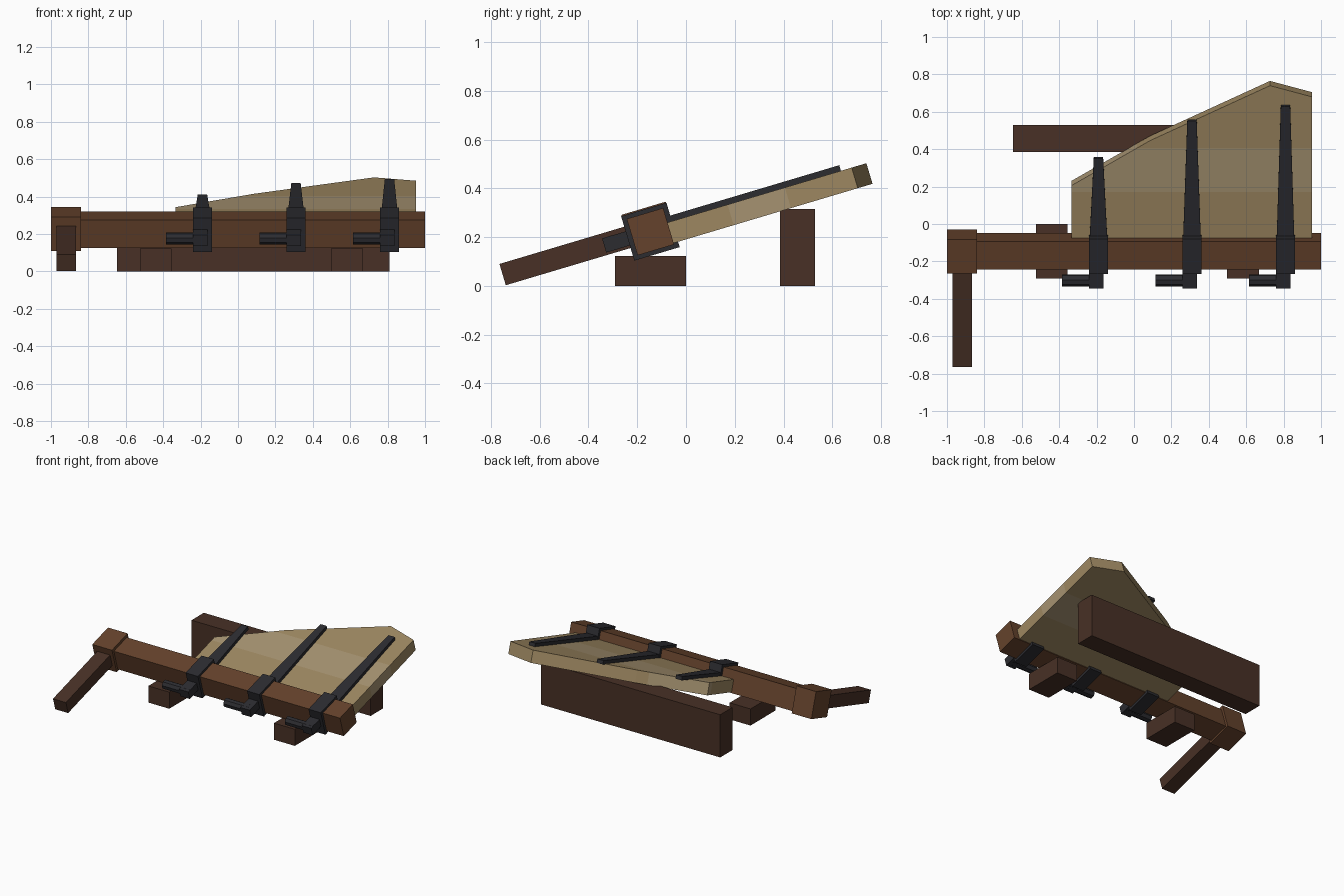
import bpy, bmesh, math
from mathutils import Matrix

if "Cube" in bpy.data.objects:
    bpy.data.objects.remove(bpy.data.objects["Cube"])

# Tilted frame of the rudder: origin on the stock axis, local y along the blade
TILT = Matrix.Translation((0, -0.146, 0.222)) @ Matrix.Rotation(math.radians(16.6), 4, 'X')
FLAT = Matrix.Identity(4)


def material(name, rgb):
    m = bpy.data.materials.new(name)
    m.diffuse_color = (*rgb, 1)
    m.use_nodes = True
    m.node_tree.nodes["Principled BSDF"].inputs["Base Color"].default_value = m.diffuse_color
    return m


STOCK = material("stock_wood", (0.13, 0.055, 0.025))
DARK = material("dark_wood", (0.065, 0.03, 0.019))
PLANK = material("plank_wood", (0.34, 0.245, 0.12))
PALE = material("pale_plank_wood", (0.38, 0.29, 0.165))
IRON = material("iron", (0.025, 0.025, 0.03))


def prism(name, outline, z0, z1, mat, frame=TILT):
    """Extrude an xy outline from z0 to z1."""
    bm = bmesh.new()
    low = [bm.verts.new((x, y, z0)) for x, y in outline]
    high = [bm.verts.new((x, y, z1)) for x, y in outline]
    bm.faces.new(low)
    bm.faces.new(high)
    n = len(outline)
    for i in range(n):
        j = (i + 1) % n
        bm.faces.new((low[i], low[j], high[j], high[i]))
    bmesh.ops.recalc_face_normals(bm, faces=bm.faces)
    me = bpy.data.meshes.new(name)
    bm.to_mesh(me)
    bm.free()
    me.materials.append(mat)
    ob = bpy.data.objects.new(name, me)
    ob.matrix_world = frame
    bpy.context.collection.objects.link(ob)
    return ob


def box(name, x0, x1, y0, y1, z0, z1, mat, frame=TILT):
    return prism(name, [(x0, y0), (x1, y0), (x1, y1), (x0, y1)], z0, z1, mat, frame)


# Stock, head and tiller
box("stock", -0.99, 1.0, -0.078, 0.078, -0.078, 0.078, STOCK)
box("stock_head", -1.0, -0.84, -0.095, 0.095, -0.09, 0.1, STOCK)
box("tiller", -0.97, -0.865, -0.631, -0.07, -0.041, 0.05, DARK)

# Blade made of three planks
B0, B1 = -0.072, 0.016
L, R = -0.335, 0.953
U1, U2 = 0.335, 0.58
x2 = 0.015  # where the sloping edge meets the second joint
prism("blade_inner_plank", [(L, 0.07), (R, 0.07), (R, U1), (L, U1)], B0, B1, PLANK)
prism("blade_middle_plank", [(L, U1), (R, U1), (R, U2), (x2, U2), (L, 0.371)], B0, B1, PALE)
prism("blade_outer_plank", [(x2, U2), (R, U2), (R, 0.866), (0.727, 0.929), (0.085, 0.622)],
      B0, B1, PLANK)

# Iron fittings: band, tapered strap, lug and hinge pin
for i, (x, end) in enumerate([(-0.19, 0.53), (0.31, 0.74), (0.81, 0.82)], 1):
    box(f"band_{i}", x - 0.05, x + 0.05, -0.097, 0.097, -0.095, 0.095, IRON)
    prism(f"strap_{i}", [(x - 0.047, 0.08), (x + 0.047, 0.08), (x + 0.025, end), (x - 0.025, end)],
          B1 - 0.003, 0.04, IRON)
    box(f"lug_{i}", x - 0.05, x + 0.027, -0.198, -0.09, -0.03, 0.03, IRON)
    ring = [(0.033 * math.cos(math.radians(a)), 0.033 * math.sin(math.radians(a)))
            for a in (22.5 + 45 * k for k in range(8))]
    axis = Matrix.Translation((x - 0.195, -0.163, 0)) @ Matrix.Rotation(math.pi / 2, 4, 'Y')
    prism(f"pin_{i}", ring, 0, 0.22, IRON, TILT @ axis)

# Supporting timbers on the floor
for name, x in (("left", -0.525), ("right", 0.497)):
    box(f"{name}_support_block", x, x + 0.17, -0.292, 0.0, 0, 0.122, DARK, FLAT)
box("rear_support_beam", -0.648, 0.81, 0.385, 0.528, 0, 0.314, DARK, FLAT)
